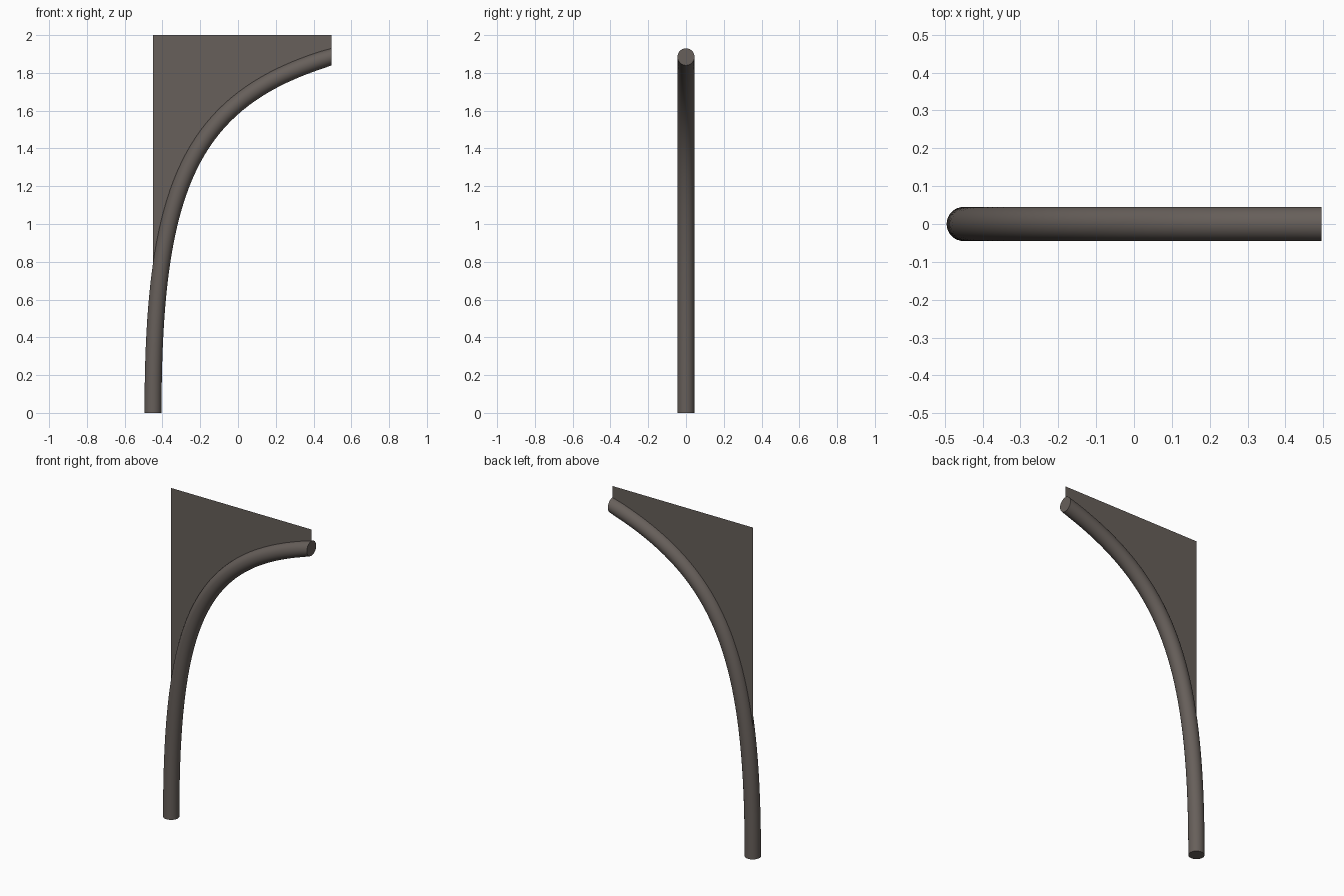
import bpy, bmesh, math
from mathutils import Vector

if "Cube" in bpy.data.objects:
    bpy.data.objects.remove(bpy.data.objects["Cube"])

mat = bpy.data.materials.new("warm dark grey")
mat.diffuse_color = (0.135, 0.115, 0.103, 1)
mat.use_nodes = True
mat.node_tree.nodes["Principled BSDF"].inputs["Base Color"].default_value = mat.diffuse_color

P = [Vector(p) for p in ((-0.45, 0, 0), (-0.45, 0, 1.2), (-0.255, 0, 1.66), (0.495, 0, 1.885))]
RADIUS, SIDES, STEPS = 0.045, 32, 40


def point(t):
    u = 1 - t
    return P[0] * u**3 + P[1] * 3*u*u*t + P[2] * 3*u*t*t + P[3] * t**3


def tangent(t):
    u = 1 - t
    return ((P[1]-P[0]) * u*u + (P[2]-P[1]) * 2*u*t + (P[3]-P[2]) * t*t).normalized()


def finish(bm, name):
    mesh = bpy.data.meshes.new(name)
    bm.to_mesh(mesh)
    bm.free()
    ob = bpy.data.objects.new(name, mesh)
    bpy.context.collection.objects.link(ob)
    mesh.materials.append(mat)
    return ob


# Curved round tube with closed ends; the upper end is cut vertically
bm = bmesh.new()
rings = []
for i in range(STEPS + 1):
    t = i / STEPS
    d = tangent(t) if i < STEPS else Vector((1, 0, 0))
    side = Vector((0, 1, 0))
    out = side.cross(d)
    rings.append([bm.verts.new(point(t) + RADIUS * (math.cos(a) * out + math.sin(a) * side))
                  for a in (2 * math.pi * k / SIDES for k in range(SIDES))])
for a, b in zip(rings, rings[1:]):
    for k in range(SIDES):
        n = (k + 1) % SIDES
        bm.faces.new((a[k], a[n], b[n], b[k]))
bm.faces.new(rings[0])
bm.faces.new(rings[-1])
bmesh.ops.recalc_face_normals(bm, faces=bm.faces)
tube = finish(bm, "curved_tube")
bpy.context.view_layer.objects.active = tube
tube.select_set(True)
bpy.ops.object.shade_smooth_by_angle(angle=math.radians(40))

# Flat sheet filling the corner above the tube, down to its centre line
bm = bmesh.new()
outline = [point(i / STEPS) for i in range(STEPS + 1)]
outline += [Vector((0.495, 0, 2)), Vector((-0.45, 0, 2))]
face = bm.faces.new([bm.verts.new(p) for p in outline])
bmesh.ops.triangulate(bm, faces=[face])
finish(bm, "corner_sheet")
